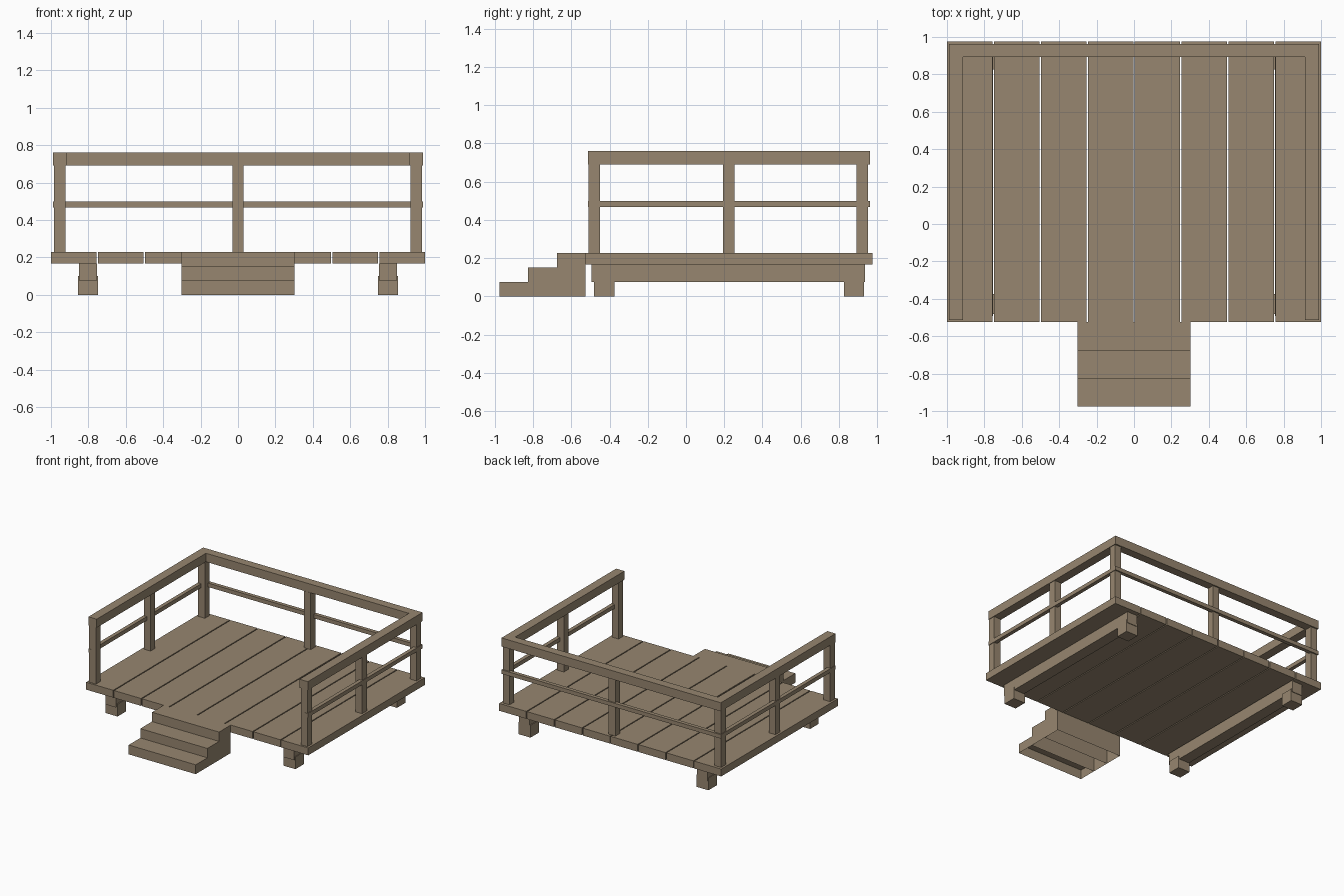
import bpy
import bmesh

cube = bpy.data.objects.get("Cube")
if cube:
    bpy.data.objects.remove(cube, do_unlink=True)

wood = bpy.data.materials.new("weathered_wood")
wood.use_nodes = True
colour = (0.31, 0.24, 0.16, 1)
wood.diffuse_color = colour
wood.node_tree.nodes["Principled BSDF"].inputs["Base Color"].default_value = colour


def box(name, x, y, z, open_bottom=False):
    """Box spanning the given (min, max) ranges."""
    bm = bmesh.new()
    bmesh.ops.create_cube(bm, size=1)
    for v in bm.verts:
        v.co = [lo + (c + 0.5) * (hi - lo) for c, (lo, hi) in zip(v.co, (x, y, z))]
    bm.normal_update()
    if open_bottom:
        under = [f for f in bm.faces if f.normal.z < -0.5]
        bmesh.ops.delete(bm, geom=under, context='FACES_ONLY')
    mesh = bpy.data.meshes.new(name)
    bm.to_mesh(mesh)
    bm.free()
    mesh.materials.append(wood)
    obj = bpy.data.objects.new(name, mesh)
    bpy.context.collection.objects.link(obj)
    return obj


def span(side, inner, outer):
    """Range on the left (+1) or right (-1) side."""
    return tuple(sorted((side * inner, side * outer)))


FRONT, BACK = -0.525, 0.975
DECK = (0.168, 0.228)
TOP_RAIL = (0.69, 0.76)
MID_RAIL = (0.468, 0.5)
POST_Z = (DECK[1], TOP_RAIL[0])

# Deck planks with narrow gaps
planks, gap = 8, 0.008
pitch = (2 + gap) / planks
for i in range(planks):
    x = -1 + i * pitch
    box(f"deck_plank_{i + 1}", (x, x + pitch - gap), (FRONT, BACK), DECK)

for side, label in ((1, "left"), (-1, "right")):
    # Joist and feet below the deck
    box(f"{label}_joist", span(side, 0.755, 0.85), (-0.493, 0.937), (0.076, DECK[0]))
    for end, y in (("front", -0.482), ("back", 0.825)):
        box(f"{end}_{label}_foot", span(side, 0.748, 0.855), (y, y + 0.107), (0, 0.1))

    # Side railing
    for place, y in (("front", -0.48), ("middle", 0.223), ("back", 0.922)):
        box(f"{place}_{label}_post", span(side, 0.923, 0.983), (y - 0.03, y + 0.03), POST_Z)
    box(f"{label}_top_rail", span(side, 0.914, 0.988), (-0.513, 0.963), TOP_RAIL)
    box(f"{label}_middle_rail", span(side, 0.957, 0.988), (-0.513, 0.963), MID_RAIL)

# Back railing
box("back_middle_post", (-0.03, 0.03), (0.892, 0.952), POST_Z)
box("back_top_rail", (-0.914, 0.914), (0.893, 0.963), TOP_RAIL)
box("back_middle_rail", (-0.957, 0.957), (0.932, 0.963), MID_RAIL)

# Hollow front steps, rising to the deck
for i in range(3):
    y = -0.975 + 0.15 * i
    box(f"step_{i + 1}", (-0.302, 0.302), (y, y + 0.15), (0, 0.076 * (i + 1)), open_bottom=True)
